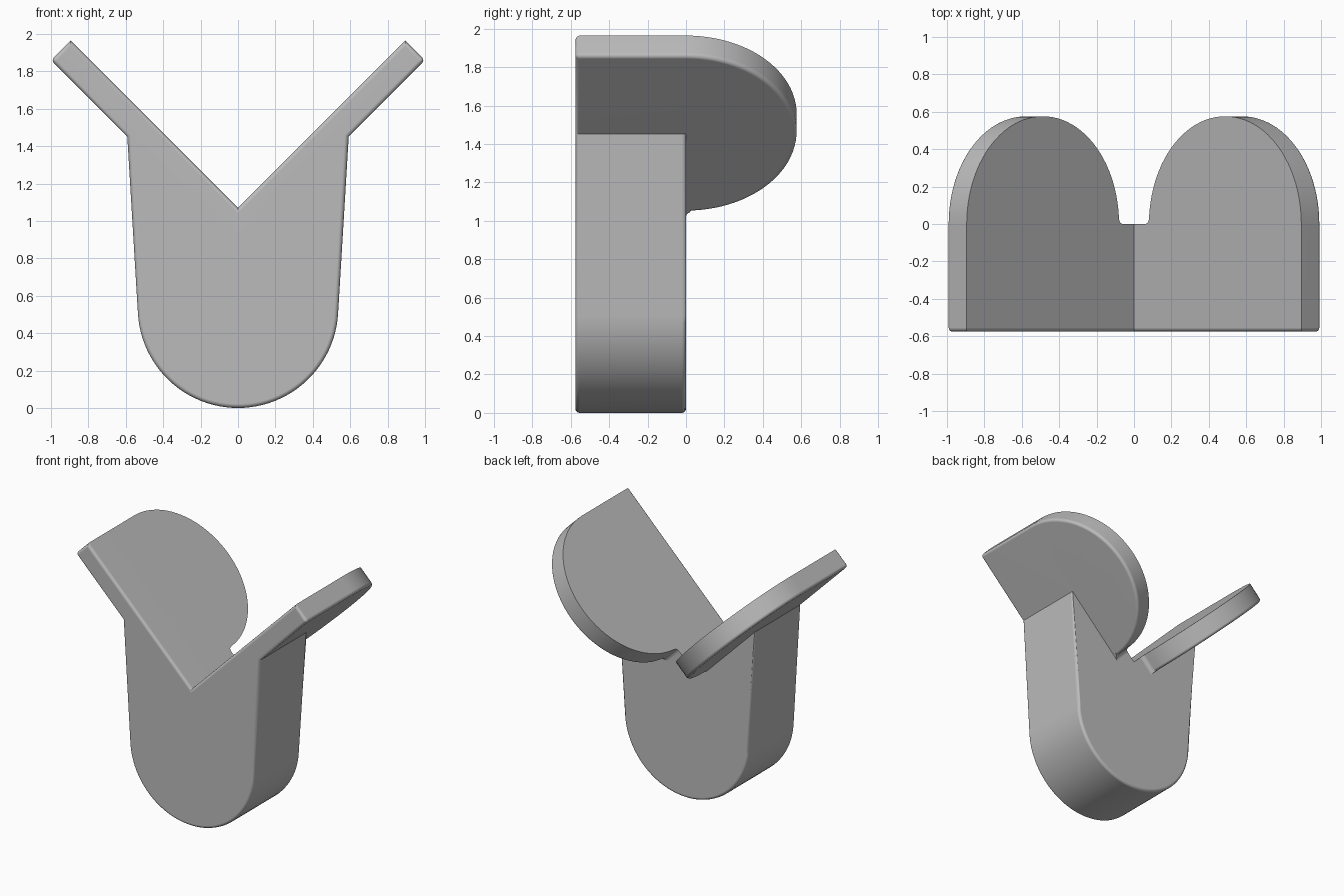
import bpy, bmesh
from math import sin, cos, pi, radians, sqrt
from mathutils import Matrix, Vector

if "Cube" in bpy.data.objects:
    bpy.data.objects.remove(bpy.data.objects["Cube"])

DEPTH = 0.576        # body depth, also flange radius
APEX = 1.07          # height of the V bottom
ARM = 1.265          # arm length along the V
THICK = 0.149        # arm and flange thickness
LUG_R = 0.536        # rounded lower end
HOLE_R = 0.115
FILLET = 0.022
R2 = 1 / sqrt(2)

grey = bpy.data.materials.new("plain_grey")
grey.use_nodes = True
grey.diffuse_color = (0.5, 0.5, 0.5, 1)
grey.node_tree.nodes["Principled BSDF"].inputs["Base Color"].default_value = (0.5, 0.5, 0.5, 1)


def frame(origin, a, b, c):
    m = Matrix((a, b, c)).transposed().to_4x4()
    m.translation = Vector(origin)
    return m


def finish(bm, name, matrix):
    bm.transform(matrix)
    bmesh.ops.recalc_face_normals(bm, faces=bm.faces)
    mesh = bpy.data.meshes.new(name)
    bm.to_mesh(mesh)
    bm.free()
    mesh.materials.append(grey)
    ob = bpy.data.objects.new(name, mesh)
    bpy.context.collection.objects.link(ob)
    return ob


def prism(name, outline, depth, matrix, rounded):
    """Extrude an outline and round the edges chosen by a rule."""
    bm = bmesh.new()
    face = bm.faces.new([bm.verts.new((a, b, 0)) for a, b in outline])
    ext = bmesh.ops.extrude_face_region(bm, geom=[face], use_keep_orig=True)
    new = [v for v in ext["geom"] if isinstance(v, bmesh.types.BMVert)]
    bmesh.ops.translate(bm, verts=new, vec=(0, 0, depth))
    bmesh.ops.recalc_face_normals(bm, faces=bm.faces)
    edges = [e for e in bm.edges if rounded(e.verts[0].co, e.verts[1].co)]
    bmesh.ops.bevel(bm, geom=edges, offset=FILLET, segments=4, profile=0.5,
                    affect='EDGES', clamp_overlap=False)
    return finish(bm, name, matrix)


def flare(r, c, way, f=0.025):
    """Rounded hole mouth, from the face at depth c into the bore."""
    steps = [i * pi / 12 for i in range(7)]
    return [(r + f - f * sin(t), c + way * (f - f * cos(t))) for t in steps]


def drill(ob, profile, centre, matrix):
    """Turn a profile into a cutter and subtract it."""
    bm = bmesh.new()
    vs = [bm.verts.new((centre[0] + r, centre[1], c)) for r, c in profile]
    es = [bm.edges.new(p) for p in zip(vs, vs[1:])]
    bmesh.ops.spin(bm, geom=vs + es, cent=(*centre, 0), axis=(0, 0, 1),
                   angle=2 * pi, steps=64)
    bmesh.ops.remove_doubles(bm, verts=bm.verts, dist=1e-5)
    cutter = finish(bm, "hole_cutter", matrix)
    cutter.hide_render = True
    mod = ob.modifiers.new("hole", 'BOOLEAN')
    mod.operation, mod.solver, mod.object = 'DIFFERENCE', 'EXACT', cutter
    bpy.context.view_layer.objects.active = ob
    bpy.ops.object.modifier_apply(modifier=mod.name)
    bpy.data.objects.remove(cutter)


def smooth(ob):
    bpy.ops.object.select_all(action='DESELECT')
    ob.select_set(True)
    bpy.context.view_layer.objects.active = ob
    bpy.ops.object.shade_smooth_by_angle(angle=radians(32))
    ob.modifiers.new("even_shading", 'WEIGHTED_NORMAL').keep_sharp = True


# Body: rounded lug widening into a V
tip = (ARM * R2, APEX + ARM * R2)
heel = (tip[0] + THICK * R2, tip[1] - THICK * R2)
elbow = (0.592, 0.592 + APEX - THICK / R2)
lean = radians(3.5)
side = [tip, heel, elbow]
arc = [(LUG_R * cos(t), LUG_R + LUG_R * sin(t)) for t in
       [-lean - (pi - 2 * lean) * i / 48 for i in range(49)]]
outline = [(0, APEX)] + side + arc + [(-x, z) for x, z in reversed(side)]


def body_rounded(p, q):
    front = p.z == 0 and q.z == 0
    back = p.z > 0 and q.z > 0 and max(p.y, q.y) < elbow[1] + 0.01
    heel_edge = p.z != q.z and abs(abs(p.x) - heel[0]) < 1e-4
    return front or back or heel_edge


body_frame = frame((0, -DEPTH, 0), (1, 0, 0), (0, 0, 1), (0, 1, 0))
body = prism("bracket_body", outline, DEPTH, body_frame, body_rounded)

# Stepped bore: wide pocket in front, small hole through the back
POCKET_R, POCKET_D, G = 0.335, 0.35, 0.02
floor = [(POCKET_R - G + G * cos(t), POCKET_D - G + G * sin(t))
         for t in [i * pi / 8 for i in range(5)]]
bore = ([(0, -0.1), (POCKET_R + 0.03, -0.1)] + flare(POCKET_R, 0, 1, 0.03)
        + floor + flare(HOLE_R, POCKET_D, 1)
        + flare(HOLE_R, DEPTH, -1)[::-1]
        + [(HOLE_R + 0.025, DEPTH + 0.1), (0, DEPTH + 0.1)])
drill(body, bore, (0, LUG_R), body_frame)
smooth(body)

# Rounded mounting flanges behind each arm
mid = ARM - DEPTH
inner = mid - DEPTH
N = 0.03
half_disc = [(mid + DEPTH * cos(i * pi / 48), DEPTH * sin(i * pi / 48)) for i in range(47)]
notch = [(inner - N + N * cos(t), N - N * sin(t)) for t in [i * pi / 8 for i in range(5)]]
flange_outline = half_disc + notch
plate_hole = ([(0, -0.1), (HOLE_R + 0.025, -0.1)] + flare(HOLE_R, 0, 1)
              + flare(HOLE_R, THICK, -1)[::-1]
              + [(HOLE_R + 0.025, THICK + 0.1), (0, THICK + 0.1)])


def flange_rounded(p, q):
    # underside rim only, not the joint with the body
    return min(p.z, q.z) > 0 and max(p.y, q.y) > 1e-4 and max(p.x, q.x) > inner - 1e-4


for label, s in (("left", 1), ("right", -1)):
    fr = frame((0, 0, APEX), (s * R2, 0, R2), (0, 1, 0), (s * R2, 0, -R2))
    flange = prism(label + "_flange", flange_outline, THICK, fr, flange_rounded)
    drill(flange, plate_hole, (mid, 0.2), fr)
    smooth(flange)
